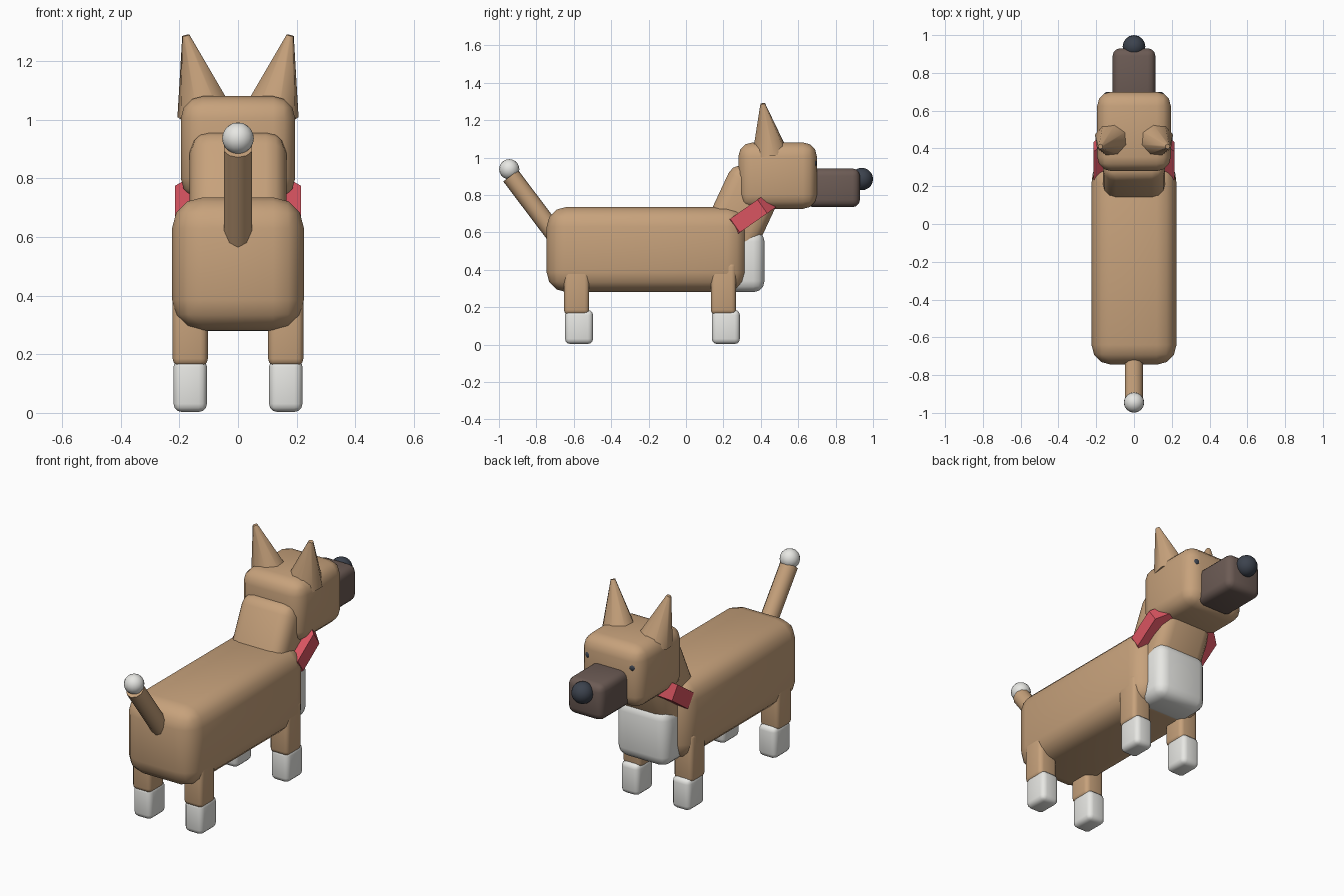
import bpy, math
from mathutils import Vector

if "Cube" in bpy.data.objects:
    bpy.data.objects.remove(bpy.data.objects["Cube"])


def material(name, rgb):
    m = bpy.data.materials.new(name)
    m.diffuse_color = (*rgb, 1)
    m.use_nodes = True
    m.node_tree.nodes["Principled BSDF"].inputs["Base Color"].default_value = m.diffuse_color
    return m


TAN = material("tan_fur", (0.57, 0.36, 0.20))
WHITE = material("white_fur", (0.80, 0.80, 0.77))
BROWN = material("dark_muzzle", (0.15, 0.105, 0.09))
BLACK = material("slate", (0.045, 0.055, 0.075))
RED = material("red", (0.70, 0.09, 0.12))


def finish(name, mat, angle=40):
    ob = bpy.context.object
    ob.name = name
    ob.data.materials.append(mat)
    bpy.ops.object.shade_smooth_by_angle(angle=math.radians(angle))
    return ob


def rounded_box(name, center, size, bevel, mat, tilt=0):
    bpy.ops.mesh.primitive_cube_add(size=1)
    ob = bpy.context.object
    ob.scale = size
    bpy.ops.object.transform_apply(location=False, rotation=False, scale=True)
    mod = ob.modifiers.new("round", 'BEVEL')
    mod.width, mod.segments, mod.limit_method = bevel, 3, 'NONE'
    bpy.ops.object.modifier_apply(modifier=mod.name)
    ob.location = center
    ob.rotation_euler.x = math.radians(tilt)
    return finish(name, mat)


def ball(name, center, r, mat):
    bpy.ops.mesh.primitive_uv_sphere_add(segments=16, ring_count=10, radius=r, location=center)
    return finish(name, mat)


def cone_between(name, a, b, r1, r2, sides, mat, angle=50):
    a, b = Vector(a), Vector(b)
    d = b - a
    bpy.ops.mesh.primitive_cone_add(vertices=sides, radius1=r1, radius2=r2, depth=d.length,
                                    location=(a + b) / 2,
                                    rotation=d.to_track_quat('Z', 'Y').to_euler())
    return finish(name, mat, angle)


# Torso, chest, neck and head
rounded_box("body", (0, -0.21, 0.508), (0.45, 1.07, 0.455), 0.105, TAN)
rounded_box("chest", (0, 0.305, 0.445), (0.33, 0.23, 0.33), 0.06, WHITE)
rounded_box("neck", (0, 0.29, 0.69), (0.33, 0.305, 0.50), 0.07, TAN, tilt=-25)
rounded_box("head", (0, 0.49, 0.903), (0.39, 0.42, 0.355), 0.075, TAN)
rounded_box("muzzle", (0, 0.785, 0.838), (0.226, 0.29, 0.207), 0.04, BROWN)
ball("nose", (0, 0.94, 0.885), 0.06, BLACK)

# Collar: tilted octagonal band with flats at the sides
bpy.ops.mesh.primitive_cylinder_add(vertices=8, radius=0.2327, depth=0.09,
                                    rotation=(0, 0, math.pi / 8))
bpy.ops.object.transform_apply(location=False, rotation=True, scale=False)
bpy.context.object.location = (0, 0.335, 0.687)
bpy.context.object.rotation_euler.x = math.radians(35)
finish("collar", RED, 30)

# Mirrored parts: ears, eyes, legs and paws
for side, s in (("left", -1), ("right", 1)):
    cone_between(side + "_ear", (s * 0.115, 0.447, 1.028), (s * 0.178, 0.41, 1.288),
                 0.097, 0.013, 8, TAN)
    ball(side + "_eye", (s * 0.138, 0.675, 0.97), 0.025, BLACK)
    for end, y in (("front", 0.2), ("back", -0.585)):
        rounded_box(f"{end}_{side}_leg", (s * 0.163, y, 0.30), (0.12, 0.135, 0.28), 0.025, TAN)
        rounded_box(f"{end}_{side}_paw", (s * 0.163, y + 0.013, 0.094), (0.114, 0.15, 0.182),
                    0.028, WHITE)

# Tail with white tip
cone_between("tail", (0, -0.69, 0.575), (0, -0.937, 0.902), 0.05, 0.05, 10, TAN)
ball("tail_tip", (0, -0.945, 0.937), 0.054, WHITE)
